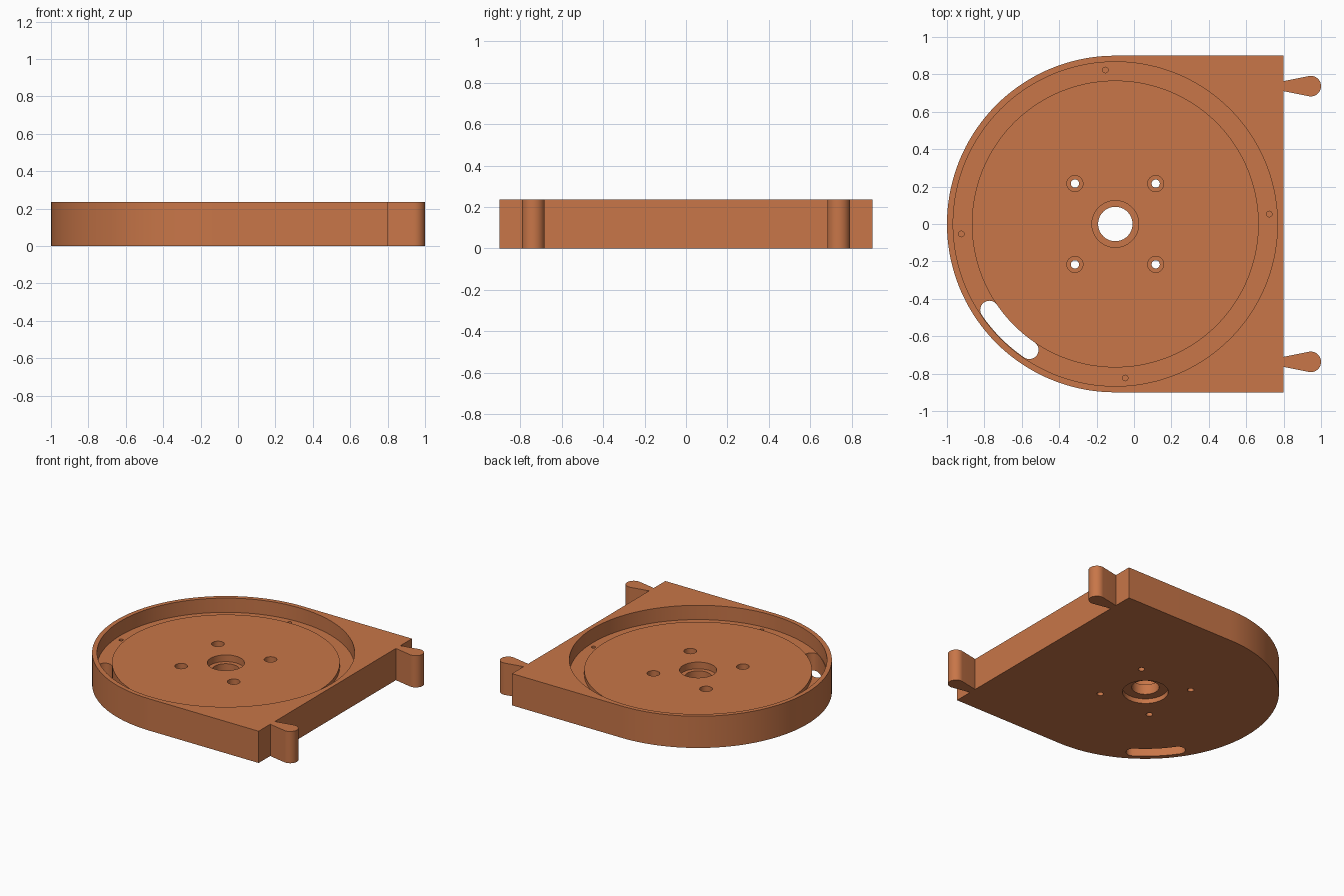
import bpy, bmesh, math

if "Cube" in bpy.data.objects:
    bpy.data.objects.remove(bpy.data.objects["Cube"])

H = 0.236            # overall height
CX = -0.1            # centre of the round pocket
R = 0.9              # outer radius of the housing

copper = bpy.data.materials.new("copper_orange")
copper.diffuse_color = (0.578, 0.181, 0.065, 1)
copper.use_nodes = True
copper.node_tree.nodes["Principled BSDF"].inputs["Base Color"].default_value = copper.diffuse_color


def add_object(name, bm):
    bmesh.ops.recalc_face_normals(bm, faces=bm.faces)
    mesh = bpy.data.meshes.new(name)
    bm.to_mesh(mesh)
    bm.free()
    mesh.materials.append(copper)
    obj = bpy.data.objects.new(name, mesh)
    bpy.context.collection.objects.link(obj)
    return obj


def prism(name, points, z0, z1):
    """Extrude a flat outline upwards."""
    bm = bmesh.new()
    face = bm.faces.new([bm.verts.new((x, y, z0)) for x, y in points])
    ext = bmesh.ops.extrude_face_region(bm, geom=[face])
    top = [v for v in ext["geom"] if isinstance(v, bmesh.types.BMVert)]
    bmesh.ops.translate(bm, verts=top, vec=(0, 0, z1 - z0))
    return add_object(name, bm)


def lathe(name, profile, x, y, steps):
    """Spin a closed (radius, z) profile around a vertical axis."""
    bm = bmesh.new()
    rings = [[bm.verts.new((x + r * math.cos(2 * math.pi * i / steps),
                            y + r * math.sin(2 * math.pi * i / steps), z))
              for i in range(steps)] for r, z in profile]
    for a, b in zip(rings, rings[1:]):
        for i in range(steps):
            j = (i + 1) % steps
            bm.faces.new((a[i], a[j], b[j], b[i]))
    bm.faces.new(rings[0])
    bm.faces.new(rings[-1])
    return add_object(name, bm)


def arc(cx, cy, r, a0, a1, n):
    return [(cx + r * math.cos(math.radians(a0 + (a1 - a0) * i / n)),
             cy + r * math.sin(math.radians(a0 + (a1 - a0) * i / n)))
            for i in range(n + 1)]


def cut(target, cutter):
    mod = target.modifiers.new("cut", 'BOOLEAN')
    mod.operation = 'DIFFERENCE'
    mod.solver = 'EXACT'
    mod.object = cutter
    bpy.context.view_layer.objects.active = target
    bpy.ops.object.modifier_apply(modifier=mod.name)
    bpy.data.objects.remove(cutter)


# Housing: half-round on the left, square on the right
outline = arc(CX, 0, R, 90, 270, 72) + [(0.8, -R), (0.8, R)]
housing = prism("housing", outline, 0, H)

# Pocket with a raised centre floor and a lower channel around it
cut(housing, lathe("pocket_cutter", [(0.767, 0.16), (0.767, 0.13), (0.867, 0.13),
                                     (0.867, 0.4)], CX, 0, 144))

# Stepped centre bore with a shallow recess underneath
cut(housing, lathe("bore_cutter", [(0.154, -0.1), (0.154, 0.035), (0.092, 0.035),
                                   (0.092, 0.11), (0.125, 0.11), (0.125, 0.4)],
                   CX, 0, 64))

# Four counterbored screw holes
for sx in (-1, 1):
    for sy in (-1, 1):
        cut(housing, lathe("screw_cutter", [(0.022, -0.1), (0.022, 0.07), (0.043, 0.07),
                                            (0.043, 0.4)],
                           CX + sx * 0.216, sy * 0.216, 32))

# Four small blind holes in the channel
for k in range(4):
    a = math.radians(93.7 + 90 * k)
    cut(housing, lathe("pin_cutter", [(0.015, 0.07), (0.015, 0.4)],
                       CX + 0.825 * math.cos(a), 0.825 * math.sin(a), 20))

# Curved through slot in the channel
A0, A1, RS, W = 214.3, 235.7, 0.815, 0.049
ends = [(CX + RS * math.cos(math.radians(a)), RS * math.sin(math.radians(a)))
        for a in (A0, A1)]
slot = (arc(CX, 0, RS + W, A0, A1, 16)
        + arc(*ends[1], W, A1, A1 + 180, 16)[1:]
        + arc(CX, 0, RS - W, A1, A0, 16)[1:]
        + arc(*ends[0], W, A0 + 180, A0 + 360, 16)[1:-1])
cut(housing, prism("slot_cutter", slot, -0.1, 0.4))

# Two teardrop arms on the flat side
arms = []
for name, s in (("front_arm", -1), ("back_arm", 1)):
    y = s * 0.737
    drop = [(0.8, y - 0.027)] + arc(0.945, y, 0.055, -101, 101, 28) + [(0.8, y + 0.027)]
    arms.append(prism(name, drop, 0, H))

# Smooth curved walls, crisp edges
bpy.ops.object.select_all(action='DESELECT')
for obj in [housing] + arms:
    obj.select_set(True)
bpy.context.view_layer.objects.active = housing
bpy.ops.object.shade_smooth_by_angle(angle=math.radians(30))
